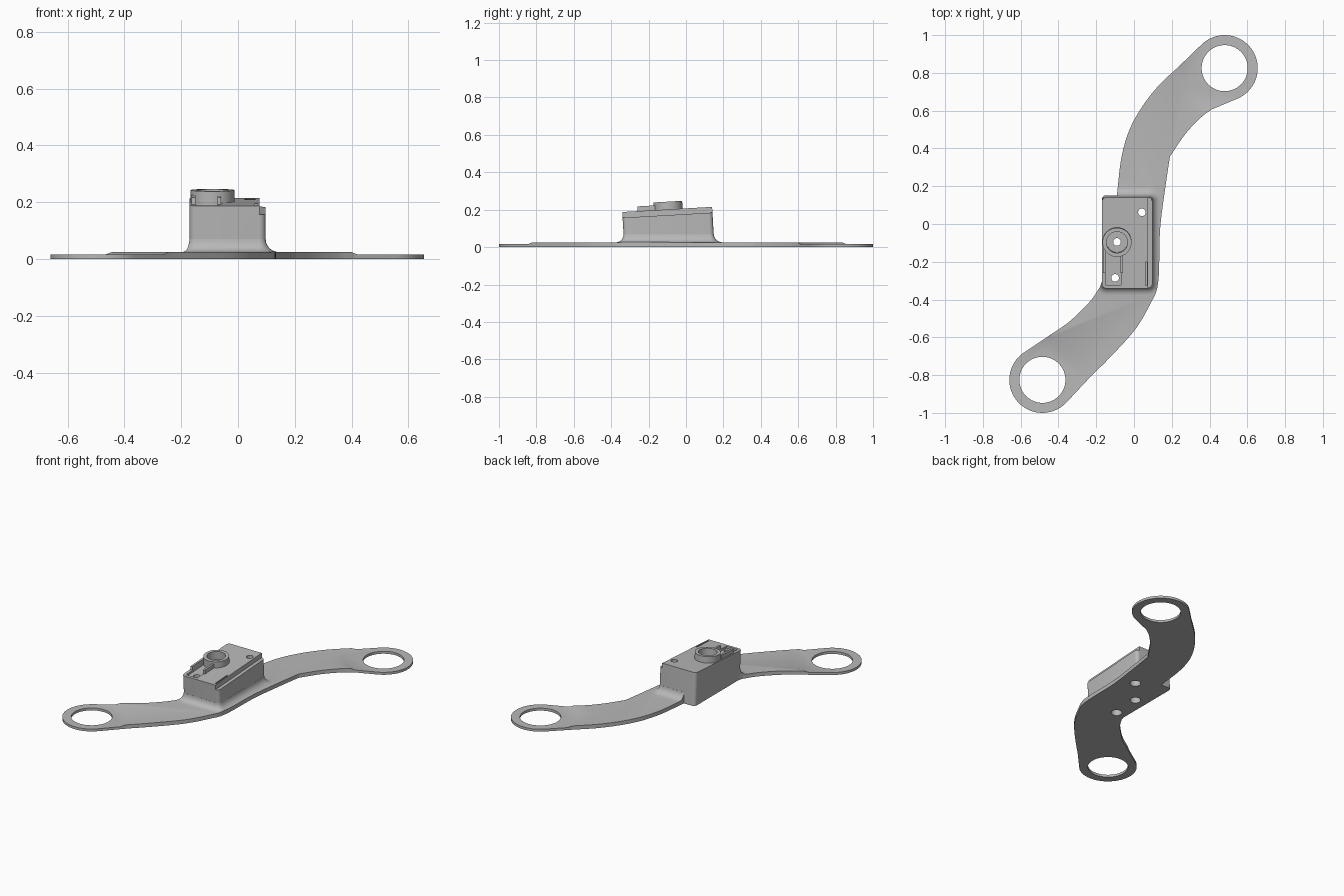
import bpy, bmesh, math
from mathutils import Vector, Matrix

cube = bpy.data.objects.get("Cube")
if cube:
    bpy.data.objects.remove(cube)

grey = bpy.data.materials.new("plain_grey")
grey.use_nodes = True
grey.diffuse_color = (0.48, 0.48, 0.48, 1)
grey.node_tree.nodes["Principled BSDF"].inputs["Base Color"].default_value = grey.diffuse_color

SLOPE = 0.057                      # tilt of the mount's top
TILT = Matrix.Rotation(math.atan(SLOPE), 4, 'X')
EYES = [(0.48, 0.825), (-0.485, -0.825)]


def top_z(y):
    return 0.187 + SLOPE * (y + 0.34)


def make(name, bm):
    bmesh.ops.recalc_face_normals(bm, faces=bm.faces)
    me = bpy.data.meshes.new(name)
    bm.to_mesh(me)
    bm.free()
    me.materials.append(grey)
    ob = bpy.data.objects.new(name, me)
    bpy.context.collection.objects.link(ob)
    return ob


def loft(name, rings):
    """Skin a stack of equal-length rings and cap both ends."""
    bm = bmesh.new()
    vs = [[bm.verts.new(p) for p in r] for r in rings]
    n = len(vs[0])
    for a, b in zip(vs, vs[1:]):
        for i in range(n):
            bm.faces.new((a[i], a[(i + 1) % n], b[(i + 1) % n], b[i]))
    bm.faces.new(vs[0])
    bm.faces.new(vs[-1])
    return make(name, bm)


def cone(name, x, y, z0, z1, r0, r1=None, tilt=False, seg=48):
    """Upright cylinder or cone; with tilt, heights are above the sloped top."""
    bm = bmesh.new()
    bmesh.ops.create_cone(bm, cap_ends=True, segments=seg, radius1=r0,
                          radius2=r0 if r1 is None else r1, depth=z1 - z0)
    m = Matrix.Translation((0, 0, (z0 + z1) / 2))
    base = Matrix.Translation((x, y, top_z(y) if tilt else 0))
    bm.transform(base @ (TILT if tilt else Matrix()) @ m)
    return make(name, bm)


def block(name, x0, x1, y0, y1, h0, h1):
    """Box whose heights follow the sloped top."""
    pts = [(x0, y0), (x1, y0), (x1, y1), (x0, y1)]
    return loft(name, [[(x, y, top_z(y) + h) for x, y in pts] for h in (h0, h1)])


def boolean(ob, tool, op):
    mod = ob.modifiers.new(op, 'BOOLEAN')
    mod.operation, mod.object, mod.solver = op, tool, 'EXACT'
    bpy.context.view_layer.objects.active = ob
    bpy.ops.object.modifier_apply(modifier=mod.name)
    bpy.data.objects.remove(tool)


def spline(pts, steps=6):
    """Smooth path through the points."""
    p = [Vector(q) for q in pts]
    p = [2 * p[0] - p[1]] + p + [2 * p[-1] - p[-2]]
    out = []
    for a, b, c, d in zip(p, p[1:], p[2:], p[3:]):
        for k in range(steps):
            t = k / steps
            out.append(0.5 * (2 * b + (c - a) * t + (2 * a - 5 * b + 4 * c - d) * t * t
                              + (3 * b - a - 3 * c + d) * t ** 3))
    return out


def arc(c, a0, a1, r=0.175, n=32):
    return [Vector((c[0] + r * math.cos(math.radians(a0 + (a1 - a0) * i / n)),
                    c[1] + r * math.sin(math.radians(a0 + (a1 - a0) * i / n))))
            for i in range(n + 1)]


def round_rect(grow, z=None):
    """Footprint of the mount grown outward; z None follows the sloped top."""
    r = 0.022 + grow
    x0, x1, y0, y1 = -0.17 - grow, 0.097 + grow, -0.33 - grow, 0.152 + grow
    out = []
    for cx, cy, a in ((x1 - r, y1 - r, 0), (x0 + r, y1 - r, 90),
                      (x0 + r, y0 + r, 180), (x1 - r, y0 + r, 270)):
        for p in arc((cx, cy), a, a + 90, r, 6):
            h = top_z(p.y) if z is None else z
            out.append((p.x, p.y - SLOPE * h, h))
    return out


# Outline of the S-shaped arm, clockwise from the rear eye
outline = arc(EYES[0], 133, -64)
outline += spline([(0.41, 0.606), (0.35, 0.56), (0.27, 0.474), (0.19, 0.357)])
outline += spline([(0.19, 0.357), (0.164, 0.18), (0.138, -0.03), (0.128, -0.31),
                   (0.085, -0.425), (0.005, -0.56), (-0.127, -0.706), (-0.25, -0.828)])
outline += arc(EYES[1], -46, -233)
outline += spline([(-0.455, -0.595), (-0.34, -0.515), (-0.233, -0.41), (-0.178, -0.33)])
outline += spline([(-0.178, -0.33), (-0.14, -0.2), (-0.105, 0), (-0.09, 0.156),
                   (-0.063, 0.37), (-0.005, 0.54), (0.11, 0.71), (0.265, 0.86)])


def prism(name, z0, z1):
    return loft(name, [[(p.x, p.y, z) for p in outline] for z in (z0, z1)])


# Flat arm, thinned around each eye and pierced
bracket = prism("bracket", 0, 0.025)
for x, y in EYES:
    boolean(bracket, cone("thinning", x, y, 0.016, 0.029, 0.222, 0.25, seg=96), 'DIFFERENCE')
    boolean(bracket, cone("eye_hole", x, y, -0.1, 0.1, 0.122, seg=64), 'DIFFERENCE')

# Concave fillet at the foot of the mount, trimmed to the arm
FR = 0.045
rings = [round_rect(FR, 0.01)]
for i in range(7):
    t = math.radians(15 * i)
    rings.append(round_rect(FR * (1 - math.sin(t)) + 0.0005, 0.025 + FR * (1 - math.cos(t))))
fillet = loft("fillet", rings)
boolean(fillet, prism("trim", -0.1, 0.2), 'INTERSECT')
boolean(bracket, fillet, 'UNION')

# Mount block with sloped top, side ledge, slot and cable channel
boolean(bracket, loft("mount", [round_rect(0, 0), round_rect(0)]), 'UNION')
boolean(bracket, block("ledge", 0.075, 0.2, -0.5, 0.3, -0.03, 0.1), 'DIFFERENCE')
boolean(bracket, block("slot", 0.06, 0.068, -0.325, -0.2, -0.012, 0.1), 'DIFFERENCE')
boolean(bracket, block("channel", -0.15, -0.07, -0.322, -0.1, -0.012, 0.1), 'DIFFERENCE')

# Round collar and the low walls beside the channel
CX, CY = -0.09, -0.095
boolean(bracket, cone("collar", CX, CY, -0.03, 0.042, 0.077, tilt=True), 'UNION')
for x in (-0.163, -0.072):
    boolean(bracket, block("channel_wall", x, x + 0.013, -0.26, -0.13, -0.02, 0.026), 'UNION')
boolean(bracket, cone("collar_bore", CX, CY, -0.012, 0.1, 0.056, tilt=True), 'DIFFERENCE')

# Screw holes, counterbored from below
for x, y in ((0.042, 0.062), (CX, CY), (-0.1, -0.285)):
    boolean(bracket, cone("screw_hole", x, y, -0.1, 0.4, 0.02, seg=32), 'DIFFERENCE')
    boolean(bracket, cone("counterbore", x, y, -0.1, 0.1, 0.033, seg=32), 'DIFFERENCE')

bpy.ops.object.select_all(action='DESELECT')
bracket.select_set(True)
bpy.context.view_layer.objects.active = bracket
bpy.ops.object.shade_smooth_by_angle(angle=math.radians(30))
